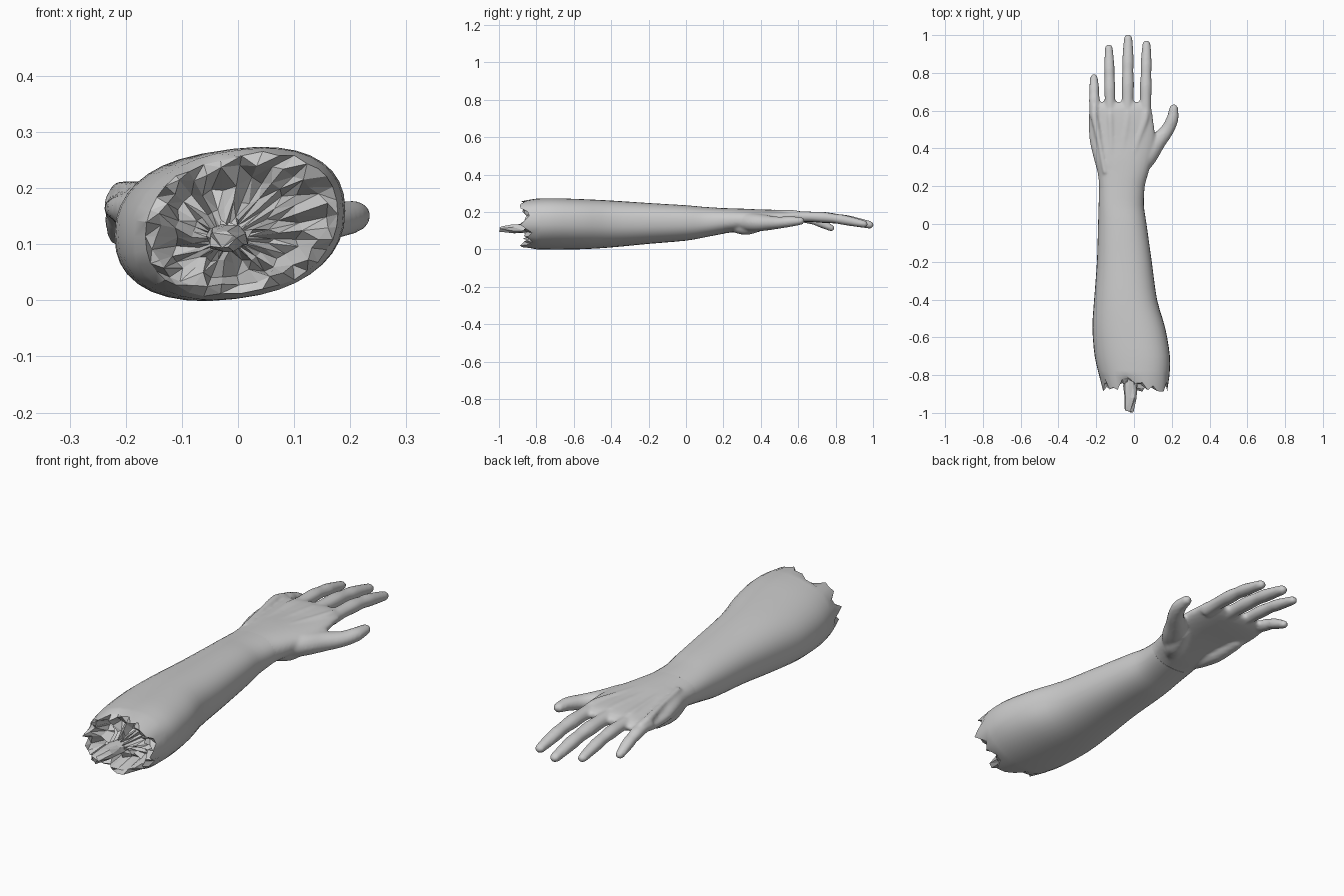
import bpy, bmesh, math, random
from mathutils import Vector

if "Cube" in bpy.data.objects:
    bpy.data.objects.remove(bpy.data.objects["Cube"])

random.seed(7)
SIDES = 36


def spline(keys, steps):
    """Catmull-Rom through tuples of numbers."""
    out = []
    for i in range(len(keys) - 1):
        a, b = keys[max(i - 1, 0)], keys[i]
        c, d = keys[i + 1], keys[min(i + 2, len(keys) - 1)]
        for s in range(steps):
            t = s / steps
            out.append(tuple(
                0.5 * (2 * q + (r - p) * t + (2 * p - 5 * q + 4 * r - u) * t * t
                       + (3 * q - p - 3 * r + u) * t ** 3)
                for p, q, r, u in zip(a, b, c, d)))
    return out + [tuple(keys[-1])]


def section(y, xl, xr, zb, zt, shear, power=2.3):
    """Soft-cornered oval at station y."""
    pts = []
    cx, cz = (xl + xr) / 2, (zb + zt) / 2
    for i in range(SIDES):
        a = 2 * math.pi * i / SIDES
        c, s = math.cos(a), math.sin(a)
        dx = (xr - xl) / 2 * math.copysign(abs(c) ** (2 / power), c)
        dz = (zt - zb) / 2 * math.copysign(abs(s) ** (2 / power), s)
        pts.append(Vector((cx + dx, y, cz + dz + shear * dx)))
    return pts


def loft(bm, rings, cap_start=True, cap_end=True):
    loops = [[bm.verts.new(p) for p in r] for r in rings]
    n = len(loops[0])
    for a, b in zip(loops, loops[1:]):
        for i in range(n):
            j = (i + 1) % n
            bm.faces.new((a[i], a[j], b[j], b[i]))
    if cap_start:
        bm.faces.new(loops[0])
    if cap_end:
        bm.faces.new(loops[-1])


def tube_rings(keys, steps=5, sides=16, flat=0.9, round_tip=True):
    """Rings along (x, y, z, radius) keys, closed by a rounded tip."""
    path = spline(keys, steps)
    if round_tip:
        p, q = Vector(path[-2][:3]), Vector(path[-1][:3])
        d, r = (q - p).normalized(), path[-1][3]
        for a in (25, 50, 70, 85):
            a = math.radians(a)
            path.append((*(q + d * r * math.sin(a)), r * math.cos(a)))
    rings = []
    for i, k in enumerate(path):
        d = Vector(path[min(i + 1, len(path) - 1)][:3]) - Vector(path[max(i - 1, 0)][:3])
        side = d.cross(Vector((0, 0, 1))).normalized()
        up = side.cross(d).normalized()
        rings.append([Vector(k[:3]) + k[3] * (side * math.cos(2 * math.pi * j / sides)
                      + up * flat * math.sin(2 * math.pi * j / sides)) for j in range(sides)])
    return rings


def finish(bm, name, angle=None):
    bmesh.ops.recalc_face_normals(bm, faces=bm.faces)
    mesh = bpy.data.meshes.new(name)
    bm.to_mesh(mesh)
    bm.free()
    ob = bpy.data.objects.new(name, mesh)
    bpy.context.collection.objects.link(ob)
    if angle:
        bpy.ops.object.select_all(action='DESELECT')
        ob.select_set(True)
        bpy.context.view_layer.objects.active = ob
        bpy.ops.object.shade_smooth_by_angle(angle=math.radians(angle))
    return ob


# Forearm skin: y, left, right, bottom, top, shear
arm = [(-0.80, -0.185, 0.188, 0.004, 0.268, 0.12),
       (-0.70, -0.208, 0.190, 0.002, 0.270, 0.12),
       (-0.55, -0.220, 0.165, 0.004, 0.266, 0.10),
       (-0.40, -0.211, 0.122, 0.012, 0.260, 0.08),
       (-0.20, -0.196, 0.094, 0.030, 0.248, 0.05),
       (0.00, -0.190, 0.066, 0.047, 0.236, 0.03),
       (0.10, -0.187, 0.052, 0.065, 0.227, 0.0),
       (0.20, -0.184, 0.056, 0.084, 0.221, 0.0)]
rim = section(-0.85, -0.165, 0.178, 0.014, 0.260, 0.12)
for p in rim:
    p.y += random.uniform(-0.04, 0.04)
    p.z += random.uniform(-0.006, 0.003)
bm = bmesh.new()
loft(bm, [rim] + [section(*s) for s in spline(arm, 3)], cap_start=False)
finish(bm, "forearm", 35)

# Torn wound: ragged rings sinking inward from the rim
core = Vector((-0.02, 0, 0.11))
rings = [rim]
for scale, y, rough in ((0.88, -0.845, 0.03), (0.66, -0.785, 0.04),
                        (0.42, -0.79, 0.035), (0.2, -0.83, 0.03)):
    ring = []
    for p in rim:
        q = core.lerp(p, scale + random.uniform(-0.06, 0.06))
        q.y = y + random.uniform(-rough, rough)
        ring.append(q)
    rings.append(ring)
bm = bmesh.new()
loft(bm, rings, cap_start=False)
bmesh.ops.triangulate(bm, faces=bm.faces)
finish(bm, "torn_wound")

# Broken bone stub with a splintered end
bone = tube_rings([(-0.015, -0.76, 0.11, 0.036), (-0.018, -0.86, 0.112, 0.037),
                   (-0.02, -0.92, 0.112, 0.034), (-0.03, -0.965, 0.112, 0.024)],
                  steps=1, sides=9, flat=0.7, round_tip=False)
for p in bone[-1]:
    p.y += random.uniform(-0.035, 0.03)
for ring in bone[1:]:
    for p in ring:
        p.x += random.uniform(-0.006, 0.006)
        p.z += random.uniform(-0.005, 0.005)
bm = bmesh.new()
loft(bm, bone)
bmesh.ops.triangulate(bm, faces=bm.faces)
finish(bm, "bone_stub")

# Hand: palm, fingers, thumb, tendons and pads fused by remeshing
palm = [(0.12, -0.184, 0.050, 0.071, 0.223, 0),
        (0.20, -0.185, 0.057, 0.085, 0.221, 0),
        (0.27, -0.192, 0.076, 0.094, 0.219, 0),
        (0.35, -0.214, 0.098, 0.108, 0.216, 0),
        (0.45, -0.236, 0.112, 0.124, 0.210, 0.02),
        (0.55, -0.240, 0.102, 0.135, 0.207, 0.04),
        (0.61, -0.232, 0.092, 0.145, 0.202, 0.04),
        (0.645, -0.200, 0.070, 0.160, 0.188, 0.04)]
bm = bmesh.new()
loft(bm, [section(*s) for s in spline(palm, 4)])

# Each finger: base x, tip x, tip y, tip z, radius
fingers = [(-0.208, -0.212, 0.795, 0.115, 0.028),
           (-0.125, -0.133, 0.952, 0.138, 0.029),
           (-0.034, -0.031, 1.004, 0.132, 0.032),
           (0.060, 0.066, 0.972, 0.136, 0.031)]
for bx, tx, ty, tz, r in fingers:
    y0, z0 = 0.57, 0.175
    keys = []
    for t, k in ((0, 1.1), (0.22, 0.98), (0.42, 1.04), (0.58, 0.92), (0.73, 0.96), (1, 0.72)):
        end = ty - r * 0.72
        keys.append((bx + (tx - bx) * t, y0 + (end - y0) * t,
                     z0 + (tz - z0) * t + 0.014 * math.sin(math.pi * t), r * k))
    loft(bm, tube_rings(keys, 4))
    # tendon running back over the knuckle
    wx = -0.06 + bx * 0.45
    loft(bm, tube_rings([(wx, 0.27, 0.205, 0.010), ((wx + bx) / 2, 0.42, 0.203, 0.012),
                         (bx, 0.56, 0.195, 0.019), (bx, 0.62, 0.185, 0.018)], 5))

# Thumb and the two palm pads
loft(bm, tube_rings([(-0.01, 0.26, 0.150, 0.045), (0.060, 0.35, 0.145, 0.056),
                     (0.120, 0.43, 0.142, 0.046), (0.174, 0.495, 0.143, 0.036),
                     (0.203, 0.555, 0.149, 0.032), (0.210, 0.610, 0.152, 0.024)], 5))
loft(bm, tube_rings([(-0.01, 0.25, 0.120, 0.03), (0.03, 0.32, 0.118, 0.045),
                     (0.06, 0.40, 0.130, 0.035)], 5))
loft(bm, tube_rings([(-0.145, 0.25, 0.125, 0.03), (-0.165, 0.36, 0.130, 0.042),
                     (-0.185, 0.48, 0.145, 0.034)], 5))
hand = finish(bm, "hand")
rm = hand.modifiers.new("fuse", 'REMESH')
rm.mode = 'VOXEL'
rm.voxel_size = 0.008
rm.use_smooth_shade = True
sm = hand.modifiers.new("relax", 'SMOOTH')
sm.factor = 0.5
sm.iterations = 4
